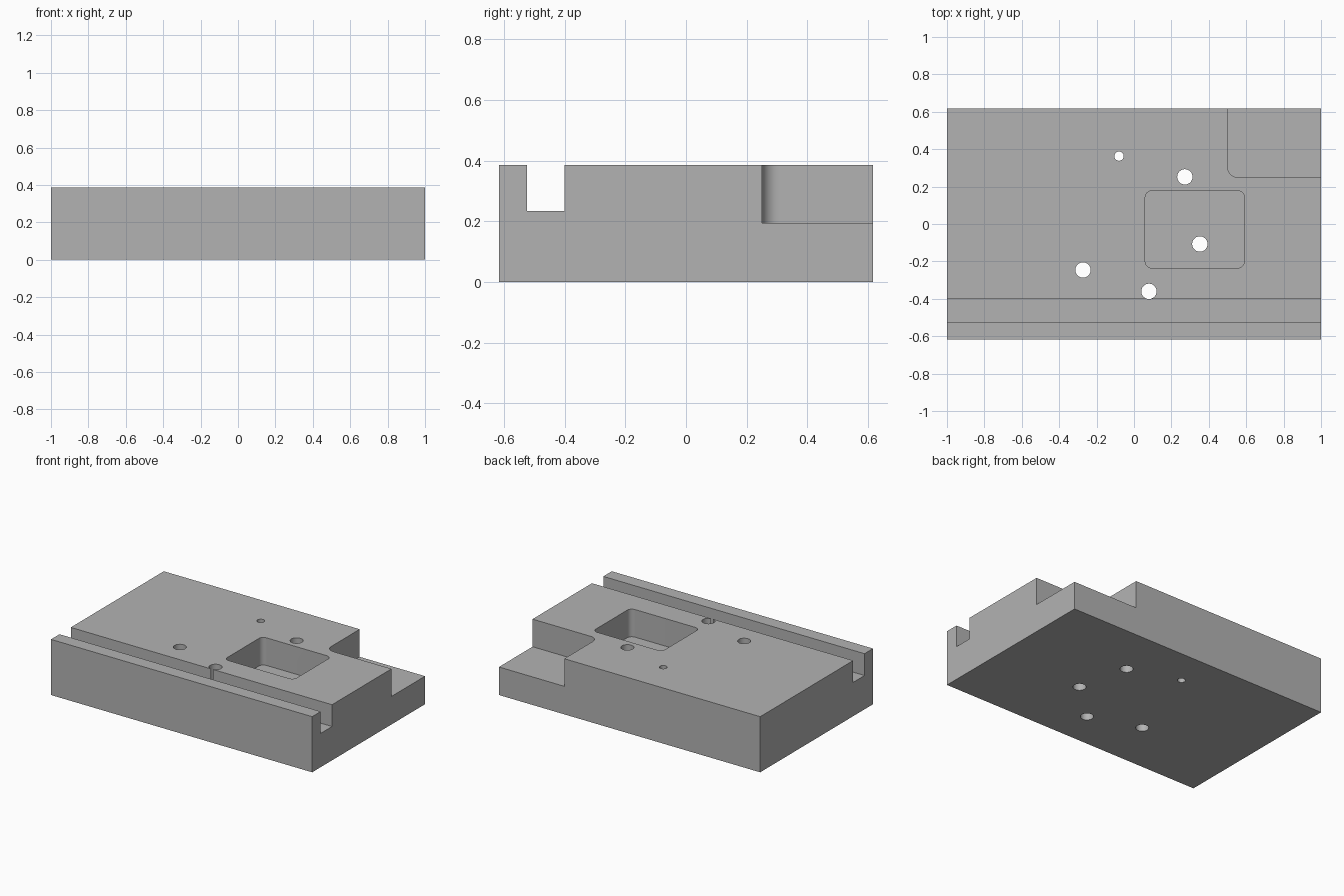
import bpy, bmesh, math

cube = bpy.data.objects.get("Cube")
if cube:
    bpy.data.objects.remove(cube, do_unlink=True)

HX, HY, TOP = 1.0, 0.617, 0.385

grey = bpy.data.materials.new("machined grey")
grey.use_nodes = True
colour = (0.45, 0.45, 0.45, 1)
grey.diffuse_color = colour
grey.node_tree.nodes["Principled BSDF"].inputs["Base Color"].default_value = colour


def prism(name, points, z0, z1):
    """Extrude an outline in the xy plane from z0 to z1."""
    bm = bmesh.new()
    face = bm.faces.new([bm.verts.new((x, y, z0)) for x, y in points])
    top = bmesh.ops.extrude_face_region(bm, geom=[face])["geom"]
    for v in top:
        if isinstance(v, bmesh.types.BMVert):
            v.co.z = z1
    bmesh.ops.recalc_face_normals(bm, faces=bm.faces)
    mesh = bpy.data.meshes.new(name)
    bm.to_mesh(mesh)
    bm.free()
    mesh.materials.append(grey)
    obj = bpy.data.objects.new(name, mesh)
    bpy.context.collection.objects.link(obj)
    return obj


def arc(cx, cy, r, start, sweep, steps):
    return [(cx + r * math.cos(start + sweep * i / steps),
             cy + r * math.sin(start + sweep * i / steps)) for i in range(steps + 1)]


def rounded_rect(x0, y0, x1, y1, r):
    corners = [(x1 - r, y1 - r), (x0 + r, y1 - r), (x0 + r, y0 + r), (x1 - r, y0 + r)]
    pts = []
    for i, (cx, cy) in enumerate(corners):
        pts += arc(cx, cy, r, i * math.pi / 2, math.pi / 2, 10)
    return pts


def rect(x0, y0, x1, y1):
    return [(x0, y0), (x1, y0), (x1, y1), (x0, y1)]


# Solid block
block = prism("fixture_block", rect(-HX, -HY, HX, HY), 0, TOP)

# Long slot, corner step and rounded pocket
cutters = [
    prism("slot_cutter", rect(-1.2, -0.524, 1.2, -0.4), 0.234, 0.6),
    prism("step_cutter", rounded_rect(0.5, 0.25, 1.3, 0.9, 0.055), 0.194, 0.6),
    prism("pocket_cutter", rounded_rect(0.06, -0.235, 0.59, 0.177, 0.035), 0.194, 0.6),
]

# Through holes
for x, y, r in [(-0.08, 0.363, 0.025), (0.272, 0.252, 0.041), (0.352, -0.107, 0.041),
                (-0.273, -0.246, 0.041), (0.08, -0.36, 0.041)]:
    cutters.append(prism("hole_cutter", arc(x, y, r, 0, 2 * math.pi, 40)[:-1], -0.2, 0.6))

bpy.context.view_layer.objects.active = block
for cutter in cutters:
    cutter.hide_render = True
    mod = block.modifiers.new(cutter.name, "BOOLEAN")
    mod.operation = "DIFFERENCE"
    mod.solver = "EXACT"
    mod.object = cutter
    bpy.ops.object.modifier_apply(modifier=mod.name)
    bpy.data.objects.remove(cutter, do_unlink=True)

# Smooth the bores and fillets, keep machined edges sharp
bpy.ops.object.select_all(action="DESELECT")
block.select_set(True)
bpy.ops.object.shade_smooth_by_angle(angle=math.radians(30))
